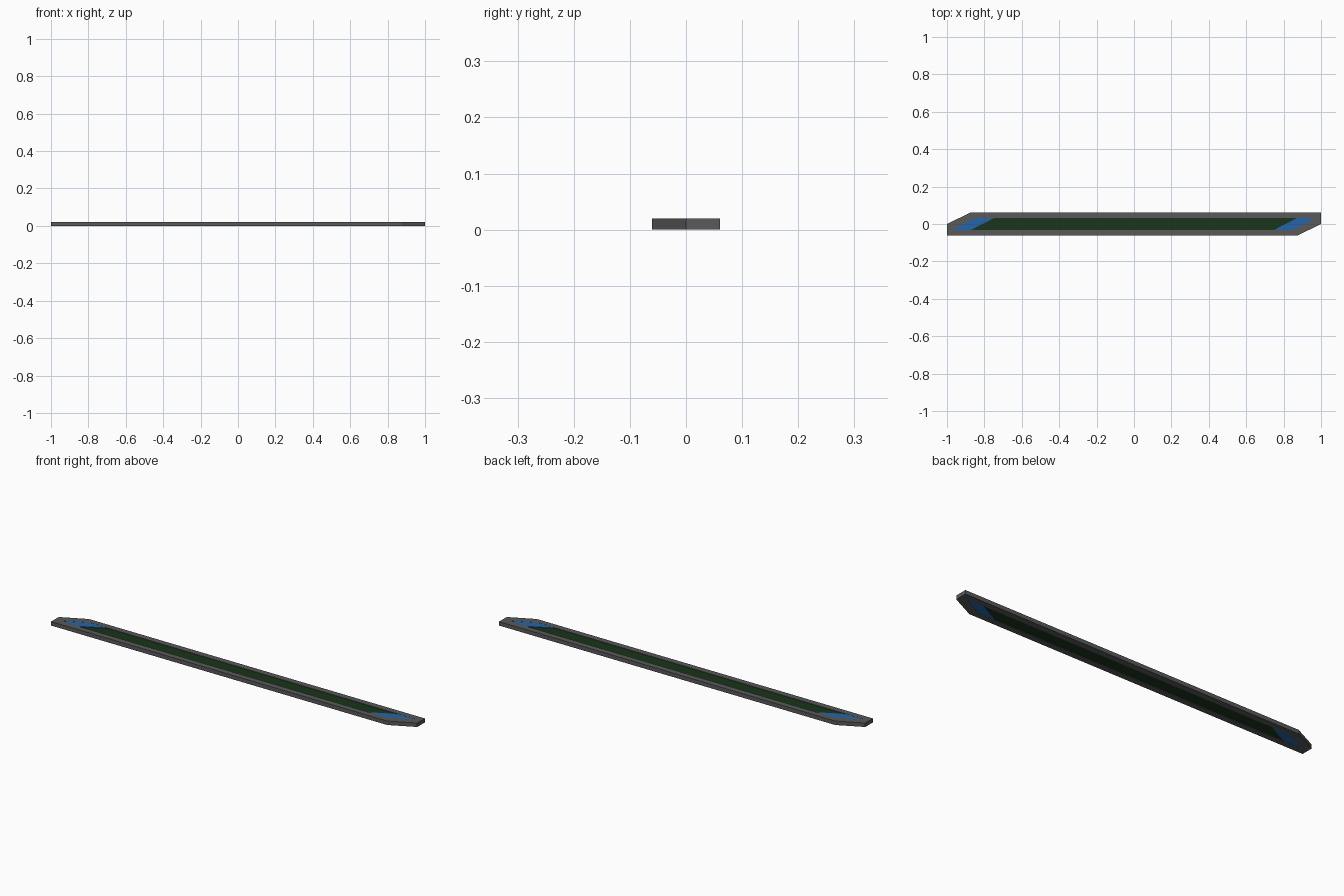
import bpy, bmesh

if "Cube" in bpy.data.objects:
    bpy.data.objects.remove(bpy.data.objects["Cube"])

def material(name, color):
    m = bpy.data.materials.new(name)
    m.diffuse_color = color
    m.use_nodes = True
    m.node_tree.nodes["Principled BSDF"].inputs["Base Color"].default_value = m.diffuse_color
    return m

def prism(name, pts, z0, z1, mat=None, turn=False):
    """Extruded flat outline; turn spins it 180 degrees about z."""
    s = -1 if turn else 1
    bm = bmesh.new()
    face = bm.faces.new([bm.verts.new((s * x, s * y, z0)) for x, y in pts])
    ext = bmesh.ops.extrude_face_region(bm, geom=[face])
    for v in ext["geom"]:
        if isinstance(v, bmesh.types.BMVert):
            v.co.z = z1
    bmesh.ops.recalc_face_normals(bm, faces=bm.faces)
    me = bpy.data.meshes.new(name)
    bm.to_mesh(me)
    bm.free()
    ob = bpy.data.objects.new(name, me)
    bpy.context.collection.objects.link(ob)
    if mat:
        me.materials.append(mat)
    return ob

H, W, I = 0.02, 0.061, 0.031   # height, half width, half inner width
grey = material("frame_grey", (0.10, 0.10, 0.10, 1))
green = material("panel_green", (0.01, 0.035, 0.01, 1))
blue = material("end_blue", (0.02, 0.13, 0.4, 1))

# Two identical frame halves around a slanted opening, and the blue end inserts
half = [(-1, -W), (-1, 0), (-0.875, W), (1, W), (0.97, I), (-0.85, I), (-0.97, -I)]
insert = [(-0.97, -I), (-0.87, -I), (-0.75, I), (-0.85, I)]
for side, turn in (("left", False), ("right", True)):
    prism(side + "_frame_half", half, 0, H, grey, turn)
    prism(side + "_end_insert", insert, 0.0005, H - 0.0005, blue, turn)

# Long slanted centre panel
prism("centre_panel", [(-0.87, -I), (0.75, -I), (0.87, I), (-0.75, I)],
      0.003, H - 0.003, green)
